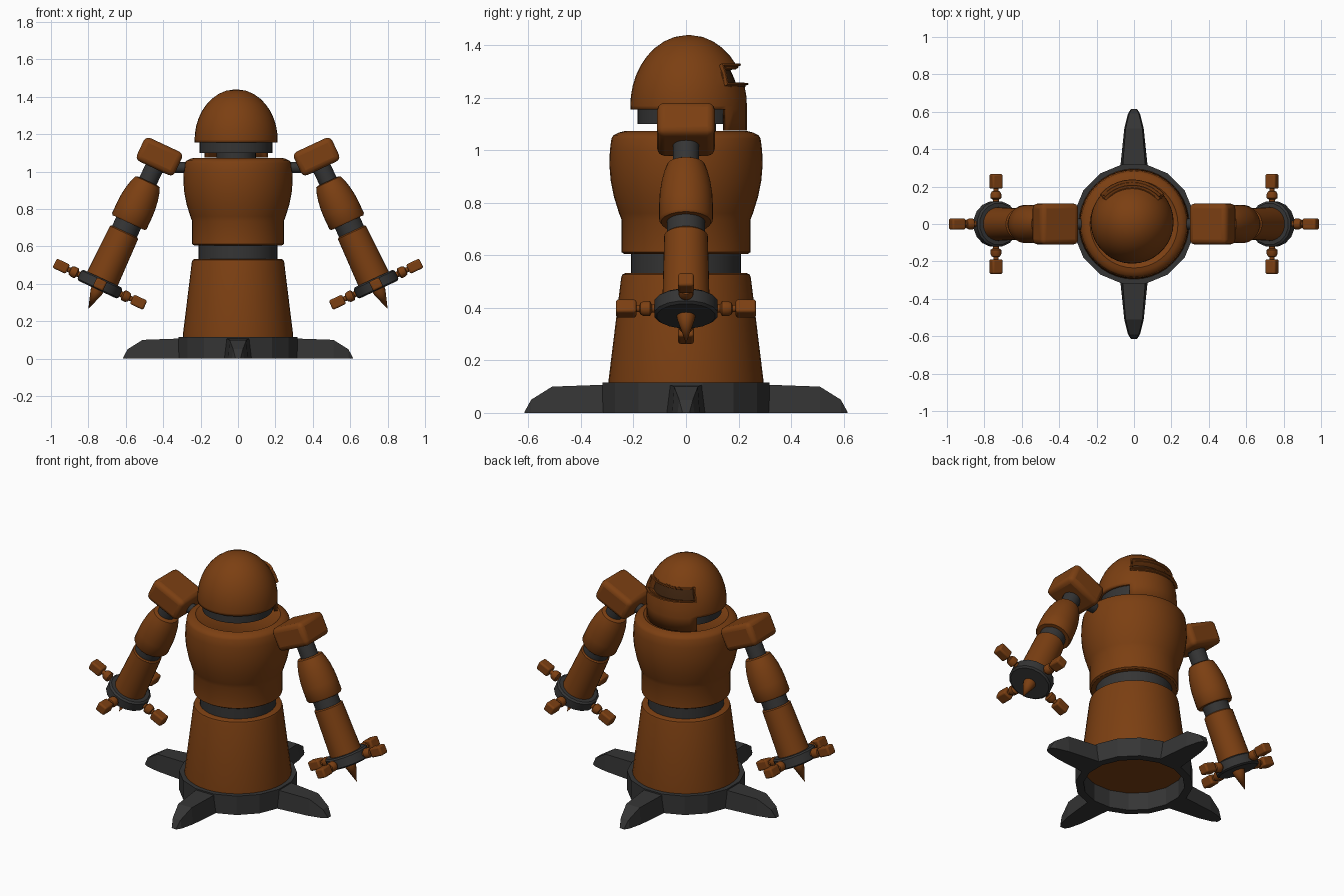
import bpy, bmesh
from math import sin, cos, pi, radians, sqrt, atan2, degrees
from mathutils import Matrix, Vector

if "Cube" in bpy.data.objects:
    bpy.data.objects.remove(bpy.data.objects["Cube"])


def material(name, rgb):
    m = bpy.data.materials.new(name)
    m.diffuse_color = (*rgb, 1)
    m.use_nodes = True
    m.node_tree.nodes["Principled BSDF"].inputs["Base Color"].default_value = m.diffuse_color
    return m


BROWN = material("brown_shell", (0.2, 0.05, 0.006))
DARK = material("dark_metal", (0.035, 0.035, 0.035))
SLOT = material("slot_shadow", (0.05, 0.018, 0.005))


def finish(name, bm, mat, matrix=Matrix(), smooth=True, bevel=0):
    bmesh.ops.recalc_face_normals(bm, faces=bm.faces)
    me = bpy.data.meshes.new(name)
    bm.to_mesh(me)
    bm.free()
    me.materials.append(mat)
    ob = bpy.data.objects.new(name, me)
    bpy.context.collection.objects.link(ob)
    ob.matrix_world = matrix
    if bevel:
        b = ob.modifiers.new("bevel", 'BEVEL')
        b.width, b.segments = bevel, 3
    if smooth:
        bpy.ops.object.select_all(action='DESELECT')
        ob.select_set(True)
        bpy.context.view_layer.objects.active = ob
        bpy.ops.object.shade_smooth_by_angle(angle=radians(35))
    return ob


def lathe_mesh(prof, n=32, a0=0.0, loop=False, cap=True):
    """Revolve (radius, z) points around z."""
    bm = bmesh.new()
    rings = []
    for r, z in prof:
        if r == 0:
            rings.append([bm.verts.new((0, 0, z))] * n)
        else:
            rings.append([bm.verts.new((r * cos(a0 + 2 * pi * i / n), r * sin(a0 + 2 * pi * i / n), z))
                          for i in range(n)])
    pairs = list(zip(rings, rings[1:])) + ([(rings[-1], rings[0])] if loop else [])
    for a, b in pairs:
        for i in range(n):
            j = (i + 1) % n
            bm.faces.new(list(dict.fromkeys((a[i], a[j], b[j], b[i]))))
    if cap and not loop:
        for ring in (rings[0], rings[-1]):
            if ring[0] is not ring[1]:
                bm.faces.new(ring)
    return bm


def lathe(name, prof, mat, matrix=Matrix(), **kw):
    return finish(name, lathe_mesh(prof, **kw), mat, matrix)


def box(name, size, mat, matrix, bevel):
    bm = bmesh.new()
    bmesh.ops.create_cube(bm, size=1)
    bmesh.ops.scale(bm, vec=size, verts=bm.verts)
    return finish(name, bm, mat, matrix, bevel=bevel)


# Faceted hollow base ring
finish("base_ring", lathe_mesh([(0.28, 0), (0.325, 0), (0.325, 0.115), (0.28, 0.115)],
                               n=16, a0=pi / 16, loop=True), DARK, smooth=False)

# Four tapered feet: (distance, half width at floor, half width on top, height)
FOOT = [(0.29, 0.075, 0.062, 0.108), (0.51, 0.052, 0.045, 0.10),
        (0.59, 0.032, 0.026, 0.05), (0.615, 0.016, 0.014, 0.004)]
for k in range(4):
    bm = bmesh.new()
    rows = [[bm.verts.new(p) for p in ((r, -wb, 0), (r, -wt, h), (r, wt, h), (r, wb, 0))]
            for r, wb, wt, h in FOOT]
    for a, b in zip(rows, rows[1:]):
        for i in range(4):
            bm.faces.new((a[i], a[(i + 1) % 4], b[(i + 1) % 4], b[i]))
    bm.faces.new(rows[0])
    bm.faces.new(rows[-1])
    finish(f"foot_{k}", bm, DARK, Matrix.Rotation(k * pi / 2, 4, 'Z'), smooth=False)

# Body
lathe("skirt", [(0.295, 0.108), (0.295, 0.125), (0.247, 0.515), (0.243, 0.527), (0.232, 0.532)], BROWN, n=40)
lathe("waist", [(0.21, 0.5), (0.21, 0.63)], DARK, n=40)
lathe("torso", [(0.235, 0.605), (0.245, 0.612), (0.245, 0.735), (0.255, 0.76), (0.275, 0.825),
                (0.287, 0.885), (0.292, 0.945), (0.29, 1.0), (0.284, 1.045), (0.276, 1.058),
                (0.255, 1.068), (0.235, 1.073), (0.225, 1.066), (0.0, 1.062)], BROWN, n=40)
HEAD = Matrix.Translation((-0.01, 0.01, 0))
lathe("neck", [(0.105, 1.03), (0.105, 1.12)], DARK, HEAD)
lathe("collar", [(0.195, 1.10), (0.195, 1.17)], DARK, HEAD, n=36)

# Domed head: lower edge drops into a face plate on the +y side
zs = [1.17, 1.205, 1.245, 1.285, 1.325, 1.36, 1.39, 1.415, 1.432]
dome = [(0.222, 1.075), (0.222, 1.155)] + [(0.222 * sqrt(1 - ((z - 1.17) / 0.27) ** 2), z) for z in zs]
bm = lathe_mesh(dome + [(0, 1.44)], n=36, cap=False)
bmesh.ops.recalc_face_normals(bm, faces=bm.faces)


def in_front(f):
    c = f.calc_center_median()
    return abs(degrees(atan2(c.x, c.y))) < 50


bmesh.ops.delete(bm, geom=[f for f in bm.faces if f.calc_center_median().z < 1.155 and not in_front(f)],
                 context='FACES')
# Visor slot: raised rim around a recessed opening
slot = [f for f in bm.faces if 1.245 < f.calc_center_median().z < 1.325 and in_front(f)]
for thick, depth in ((0.001, 0.016), (0.007, 0.0), (0.001, -0.045)):
    bmesh.ops.inset_region(bm, faces=slot, thickness=thick, depth=depth, use_even_offset=True)
for f in slot:
    f.material_index = 1
head = finish("head", bm, BROWN, HEAD)
head.data.materials.append(SLOT)
shell = head.modifiers.new("shell", 'SOLIDIFY')
shell.thickness, shell.offset = 0.018, -1

# Arms: local -z runs down the arm from the shoulder block
for side, s in (("right", 1), ("left", -1)):
    arm = Matrix.Translation((0.42 * s, 0, 1.08)) @ Matrix.Rotation(radians(-25 * s), 4, 'Y')
    lathe(f"{side}_axle", [(0.03, 0.2), (0.03, 0.42)], DARK,
          Matrix.Translation((0, 0, 1.022)) @ Matrix.Rotation(s * pi / 2, 4, 'Y'), n=20)
    box(f"{side}_shoulder", (0.225, 0.22, 0.138), BROWN, arm, 0.028)
    lathe(f"{side}_shoulder_joint", [(0.05, -0.05), (0.05, -0.17)], DARK, arm, n=24)
    lathe(f"{side}_upper_arm", [(0.062, -0.145), (0.072, -0.15), (0.083, -0.18), (0.093, -0.22),
                                (0.1, -0.27), (0.102, -0.31), (0.102, -0.38), (0.095, -0.39)], BROWN, arm)
    lathe(f"{side}_elbow", [(0.073, -0.37), (0.073, -0.46)], DARK, arm)
    lathe(f"{side}_forearm", [(0.076, -0.442), (0.083, -0.448), (0.09, -0.73)], BROWN, arm)
    lathe(f"{side}_hand", [(0.112, -0.72), (0.123, -0.728), (0.123, -0.777), (0.112, -0.785)], DARK, arm,
          n=16, a0=pi / 16)
    lathe(f"{side}_spike", [(0.037, -0.775), (0.033, -0.80), (0, -0.9)], BROWN, arm, n=16)
    # Four two-part fingers around the hand
    for k in range(4):
        f = arm @ Matrix.Translation((0, 0, -0.753)) @ Matrix.Rotation(k * pi / 2, 4, 'Z')
        out = f @ Matrix.Rotation(pi / 2, 4, 'Y')
        lathe(f"{side}_finger_base_{k}", [(0.016, 0.11), (0.016, 0.13), (0.029, 0.138), (0.029, 0.16),
                                          (0.022, 0.174), (0.014, 0.177), (0.014, 0.2)], BROWN, out, n=16)
        box(f"{side}_finger_tip_{k}", (0.078, 0.06, 0.055), BROWN,
            f @ Matrix.Translation((0.228, 0, 0)), 0.01)
